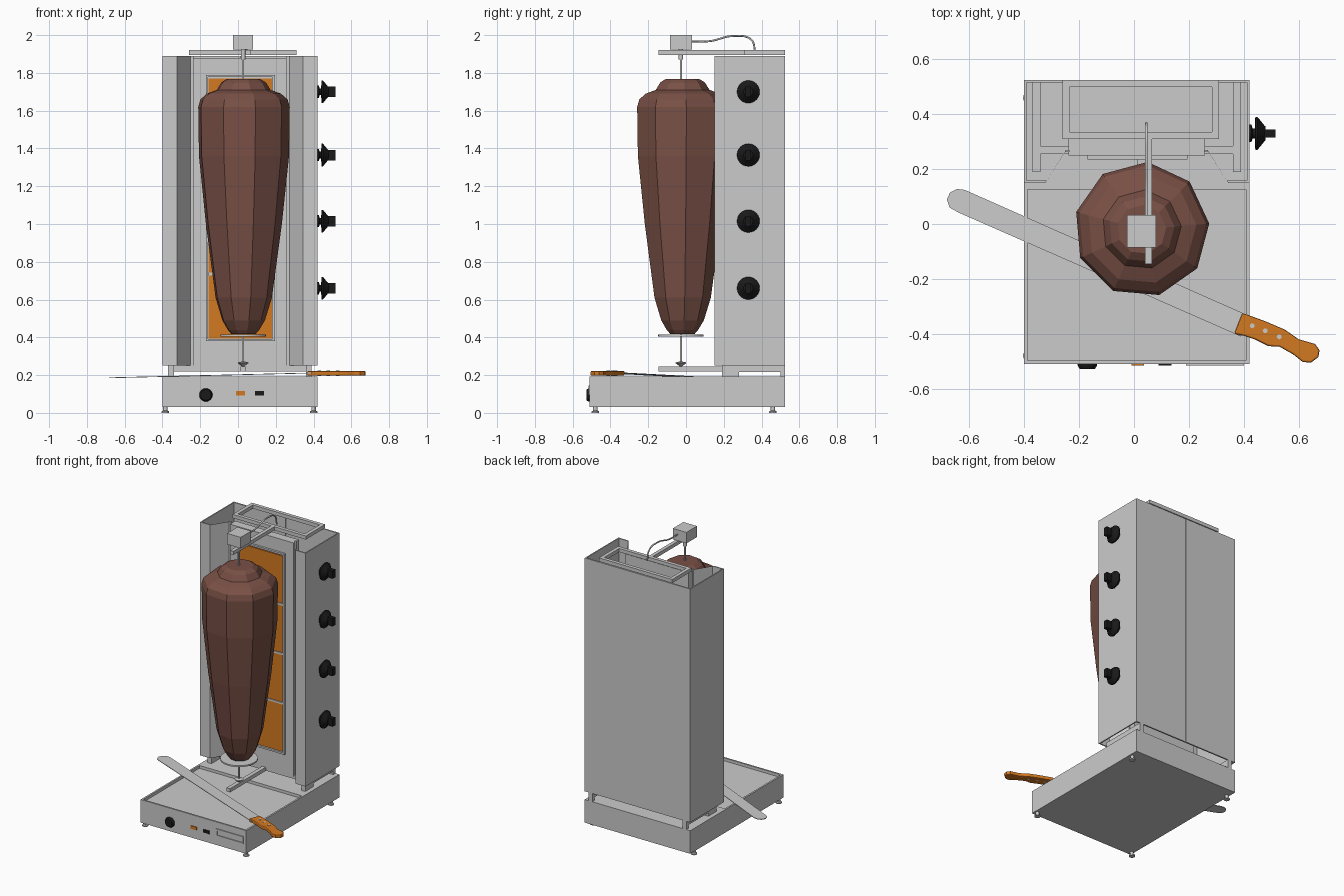
import bpy, bmesh, math
from mathutils import Matrix, Vector


def mat(name, r, g, b):
    m = bpy.data.materials.new(name)
    m.diffuse_color = (r, g, b, 1)
    return m


STEEL = mat("steel_grey", 0.6, 0.6, 0.6)
ORANGE = mat("orange", 0.65, 0.19, 0.015)
MEAT = mat("meat_brown", 0.19, 0.08, 0.06)
BLACK = mat("black", 0.01, 0.01, 0.01)
CX = 0.01  # mirror plane of the cabinet


def finish(name, bm, m):
    bmesh.ops.recalc_face_normals(bm, faces=bm.faces)
    me = bpy.data.meshes.new(name)
    bm.to_mesh(me)
    bm.free()
    me.materials.append(m)
    ob = bpy.data.objects.new(name, me)
    bpy.context.collection.objects.link(ob)
    return ob


def boxes(name, m, *ranges):
    """One object from boxes given as (x0, x1, y0, y1, z0, z1)."""
    bm = bmesh.new()
    for x0, x1, y0, y1, z0, z1 in ranges:
        mtx = Matrix.Translation(((x0 + x1) / 2, (y0 + y1) / 2, (z0 + z1) / 2)) \
            @ Matrix.Diagonal((x1 - x0, y1 - y0, z1 - z0, 1))
        bmesh.ops.create_cube(bm, size=1, matrix=mtx)
    return finish(name, bm, m)


def lathe(name, m, prof, loc, n=24, rot=None, start=0.0):
    """Closed solid of revolution about local z from (radius, z) points."""
    bm = bmesh.new()
    rings = []
    for r, z in prof:
        rings.append([bm.verts.new((r * math.cos(start + i * math.tau / n),
                                    r * math.sin(start + i * math.tau / n), z)) for i in range(n)])
    for a, b in zip(rings, rings[1:]):
        for i in range(n):
            j = (i + 1) % n
            bm.faces.new((a[i], a[j], b[j], b[i]))
    bm.faces.new(rings[0])
    bm.faces.new(rings[-1])
    mtx = Matrix.Translation(loc) @ (rot or Matrix())
    bmesh.ops.transform(bm, matrix=mtx, verts=bm.verts)
    return finish(name, bm, m)


def prism(name, m, pts, z0, z1, slope=0.0):
    """Plan outline extruded upwards, optionally tilted along x."""
    bm = bmesh.new()
    f = bm.faces.new([bm.verts.new((x, y, z0 + slope * x)) for x, y in pts])
    ext = bmesh.ops.extrude_face_region(bm, geom=[f])
    bmesh.ops.translate(bm, vec=(0, 0, z1 - z0),
                        verts=[v for v in ext["geom"] if isinstance(v, bmesh.types.BMVert)])
    return finish(name, bm, m)


def smooth(ob):
    for o in bpy.context.selected_objects:
        o.select_set(False)
    ob.select_set(True)
    bpy.context.view_layer.objects.active = ob
    bpy.ops.object.shade_smooth_by_angle(angle=math.radians(35))


# Base with raised tray rim and rear deck
L, R, F, B = -0.40, 0.42, -0.51, 0.525
boxes("base_tray", STEEL,
      (L, R, F, B, 0.03, 0.172),
      (L, L + 0.012, F, 0.13, 0.172, 0.192), (R - 0.012, R, F, 0.13, 0.172, 0.192),
      (L, R, F, F + 0.012, 0.172, 0.192), (L, R, 0.125, B, 0.172, 0.192))
for i, (x, y) in enumerate([(-0.385, -0.48), (0.40, -0.48), (-0.385, 0.46), (0.40, 0.46)]):
    lathe(f"foot_{i}", STEEL, [(0.02, 0), (0.02, 0.008), (0.012, 0.012), (0.012, 0.032)], (x, y, 0), 12)

# Control panel on the base front
TO_FRONT = Matrix.Rotation(math.pi / 2, 4, 'X')
smooth(lathe("front_dial", BLACK, [(0.035, 0), (0.035, 0.006), (0.028, 0.018)], (-0.17, F, 0.095), 24, TO_FRONT))
boxes("lamp_switch", ORANGE, (-0.01, 0.037, F - 0.005, F, 0.093, 0.115))
boxes("rocker_switch", BLACK, (0.09, 0.137, F - 0.005, F, 0.093, 0.115))
boxes("drawer_handle", STEEL, (0.19, 0.40, F - 0.006, F, 0.132, 0.146),
      (0.19, 0.40, F - 0.006, F, 0.094, 0.102), (0.19, 0.198, F - 0.006, F, 0.102, 0.132),
      (0.392, 0.40, F - 0.006, F, 0.102, 0.132))

# Supports between base and cabinet, with see-through slots
sup = [(-0.36, 0.38, 0.255, 0.285, 0.22, 0.25)]
for s in (-1, 1):
    a, b = sorted((CX + s * 0.38, CX + s * 0.35))
    sup += [(a, b, 0.19, 0.525, 0.216, 0.25), (a, b, 0.19, 0.28, 0.19, 0.216), (a, b, 0.50, 0.525, 0.19, 0.216)]
boxes("cabinet_supports", STEEL, *sup)

# Folded side housings: open-topped sheet metal with slanted reflectors
for s, side in ((-1, "left"), (1, "right")):
    path = [(0.41, 0.525), (0.41, 0.15), (0.333, 0.15), (0.262, 0.262), (0.245, 0.262),
            (0.245, 0.27), (0.258, 0.27), (0.328, 0.158), (0.402, 0.158), (0.402, 0.525)]
    prism(f"{side}_housing", STEEL, [(CX + s * x, y) for x, y in path], 0.25, 1.89)
boxes("back_panels", STEEL, (L, CX - 0.001, B - 0.01, B, 0.25, 1.89), (CX + 0.001, R, B - 0.01, B, 0.25, 1.89))

# Heater casing, panes and frame
boxes("heater_casing", STEEL, (-0.238, 0.258, 0.25, 0.31, 0.24, 1.88))
panes = []
for i in range(4):
    z = 0.395 + i * 0.347
    panes.append((-0.155, 0.18, 0.243, 0.25, z, z + 0.333))
boxes("heater_panes", ORANGE, *panes)
boxes("heater_frame", STEEL, (-0.17, -0.158, 0.235, 0.25, 0.38, 1.79), (0.183, 0.195, 0.235, 0.25, 0.38, 1.79),
      (-0.17, 0.195, 0.235, 0.25, 0.38, 0.392), (-0.17, 0.195, 0.235, 0.25, 1.778, 1.79),
      *[(-0.155, 0.18, 0.238, 0.25, p[4] - 0.014, p[4]) for p in panes[1:]])

# Top frame with arm, and lower arm
boxes("top_frame", STEEL, (-0.26, 0.31, 0.31, 0.335, 1.895, 1.92), (-0.26, 0.31, 0.50, 0.525, 1.895, 1.92),
      (-0.26, -0.235, 0.335, 0.50, 1.895, 1.92), (0.285, 0.31, 0.335, 0.50, 1.895, 1.92),
      (0.04, 0.065, -0.145, 0.31, 1.895, 1.92))
boxes("lower_arm", STEEL, (0.012, 0.04, -0.145, 0.26, 0.22, 0.246))

# Motor, spindle and cable
SX, SY = 0.027, -0.027
boxes("motor_box", STEEL, (-0.026, 0.08, -0.085, 0.032, 1.923, 2.0))
smooth(lathe("spindle", STEEL, [(0.004, 0.245), (0.028, 0.263), (0.028, 0.267), (0.006, 0.272), (0.006, 1.87),
                                (0.012, 1.87), (0.012, 1.925)], (SX, SY, 0), 16))
lathe("spindle_plate", STEEL, [(0.12, 0.405), (0.12, 0.415)], (SX, SY, 0), 32)
cu = bpy.data.curves.new("motor_cable", 'CURVE')
cu.dimensions = '3D'
cu.bevel_depth = 0.005
cu.bevel_resolution = 2
sp = cu.splines.new('BEZIER')
pts = [(0.03, 1.966), (0.125, 1.968), (0.25, 1.995), (0.345, 1.976), (0.367, 1.91)]
sp.bezier_points.add(len(pts) - 1)
for bp, (y, z) in zip(sp.bezier_points, pts):
    bp.co = (0.045, y, z)
    bp.handle_left_type = bp.handle_right_type = 'AUTO'
cu.materials.append(STEEL)
bpy.context.collection.objects.link(bpy.data.objects.new("motor_cable", cu))

# Nine-sided meat cone
lathe("meat_cone", MEAT, [(0.065, 0.417), (0.085, 0.44), (0.115, 0.49), (0.152, 0.61), (0.205, 1.0), (0.243, 1.36),
                          (0.247, 1.62), (0.235, 1.66), (0.20, 1.69), (0.145, 1.71), (0.12, 1.75), (0.09, 1.768),
                          (0.03, 1.768)], (0.028, -0.02, 0), 9, None, math.radians(5))

# Burner knobs on the right side
TO_RIGHT = Matrix.Rotation(math.pi / 2, 4, 'Y')
for i, z in enumerate((0.66, 1.015, 1.365, 1.70)):
    smooth(lathe(f"burner_knob_{i}", BLACK, [(0.032, 0), (0.032, 0.008), (0.018, 0.012), (0.018, 0.02), (0.06, 0.022),
                                             (0.06, 0.03), (0.028, 0.056), (0.025, 0.06)], (R, 0.33, z), 24, TO_RIGHT))
    boxes(f"burner_grip_{i}", BLACK, (0.47, 0.515, 0.315, 0.345, z - 0.028, z + 0.028))

# Long knife resting across the tray
prism("knife_blade", STEEL, [(0.42, -0.335), (-0.616, 0.124), (-0.645, 0.128), (-0.67, 0.115), (-0.682, 0.09),
                             (-0.672, 0.06), (-0.64, 0.042), (0.39, -0.41)], 0.2, 0.204, 0.0236)
grip = prism("knife_handle", ORANGE,
             [(0.395, -0.324), (0.365, -0.40), (0.40, -0.407), (0.44, -0.42), (0.49, -0.445), (0.53, -0.447),
              (0.58, -0.475), (0.615, -0.503), (0.645, -0.505), (0.672, -0.485), (0.676, -0.46), (0.66, -0.437),
              (0.60, -0.42), (0.55, -0.385), (0.48, -0.355)], 0.197, 0.222)
bev = grip.modifiers.new("rounding", 'BEVEL')
bev.width = 0.006
bev.segments = 2
bev.limit_method = 'ANGLE'
bev.angle_limit = math.radians(60)
for i, (x, y) in enumerate([(0.431, -0.371), (0.478, -0.389), (0.529, -0.411)]):
    lathe(f"handle_rivet_{i}", STEEL, [(0.009, 0.196), (0.009, 0.2235)], (x, y, 0), 12)
